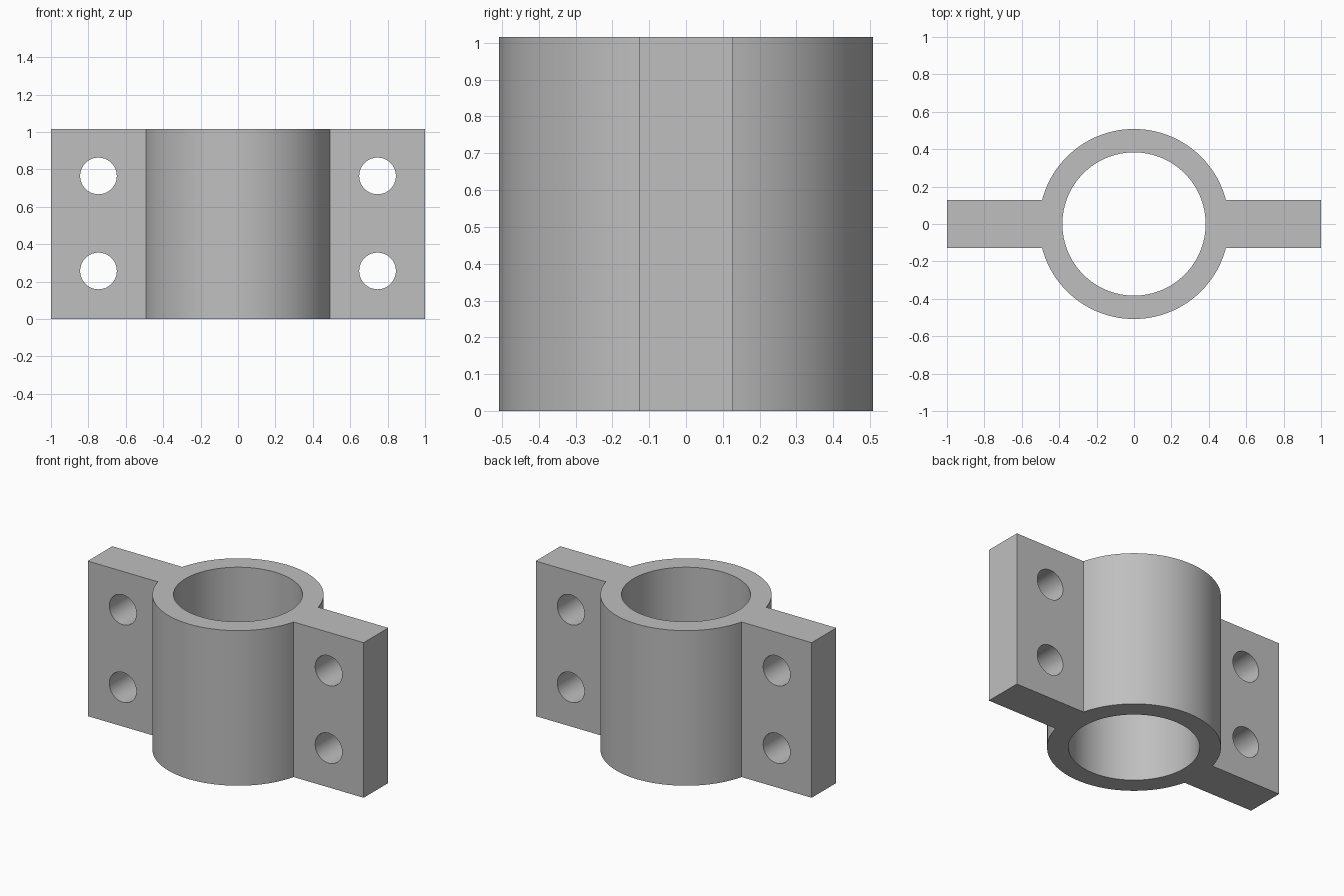
import bpy
import math

if "Cube" in bpy.data.objects:
    bpy.data.objects.remove(bpy.data.objects["Cube"])

H = 1.016          # height
R_OUT, R_IN = 0.508, 0.383
WING_T = 0.254     # wing thickness
HOLE_R, HOLE_X = 0.098, 0.746

steel = bpy.data.materials.new("plain_grey")
steel.diffuse_color = (0.52, 0.52, 0.52, 1)
steel.use_nodes = True
steel.node_tree.nodes["Principled BSDF"].inputs["Base Color"].default_value = steel.diffuse_color


def cylinder(name, radius, depth, loc, rot=(0, 0, 0), sides=96):
    bpy.ops.mesh.primitive_cylinder_add(vertices=sides, radius=radius, depth=depth,
                                        location=loc, rotation=rot)
    ob = bpy.context.object
    ob.name = name
    return ob


def combine(target, tool, operation):
    """Apply a boolean and remove the tool object."""
    tool.hide_render = True
    mod = target.modifiers.new(operation.lower(), 'BOOLEAN')
    mod.operation, mod.solver, mod.object = operation, 'EXACT', tool
    bpy.context.view_layer.objects.active = target
    bpy.ops.object.modifier_apply(modifier=mod.name)
    bpy.data.objects.remove(tool, do_unlink=True)


# flat mounting wings, one plate running through the sleeve
bpy.ops.mesh.primitive_cube_add(size=1, location=(0, 0, H / 2))
wings = bpy.context.object
wings.name = "wings"
wings.scale = (2, WING_T, H)
bpy.ops.object.transform_apply(location=False, rotation=False, scale=True)

# round sleeve joined with the wings, then bored through
clamp = cylinder("clamp_body", R_OUT, H, (0, 0, H / 2), sides=128)
combine(clamp, wings, 'UNION')
combine(clamp, cylinder("bore", R_IN, H * 2, (0, 0, H / 2), sides=128), 'DIFFERENCE')

# four bolt holes
for x in (-HOLE_X, HOLE_X):
    for z in (H / 4, H * 3 / 4):
        hole = cylinder("bolt_hole", HOLE_R, 1, (x, 0, z + 0.003),
                        (math.pi / 2, 0, 0), 64)
        combine(clamp, hole, 'DIFFERENCE')

clamp.data.materials.clear()
clamp.data.materials.append(steel)
for f in clamp.data.polygons:
    f.material_index = 0
bpy.ops.object.select_all(action='DESELECT')
clamp.select_set(True)
bpy.context.view_layer.objects.active = clamp
bpy.ops.object.shade_smooth_by_angle(angle=math.radians(30))
